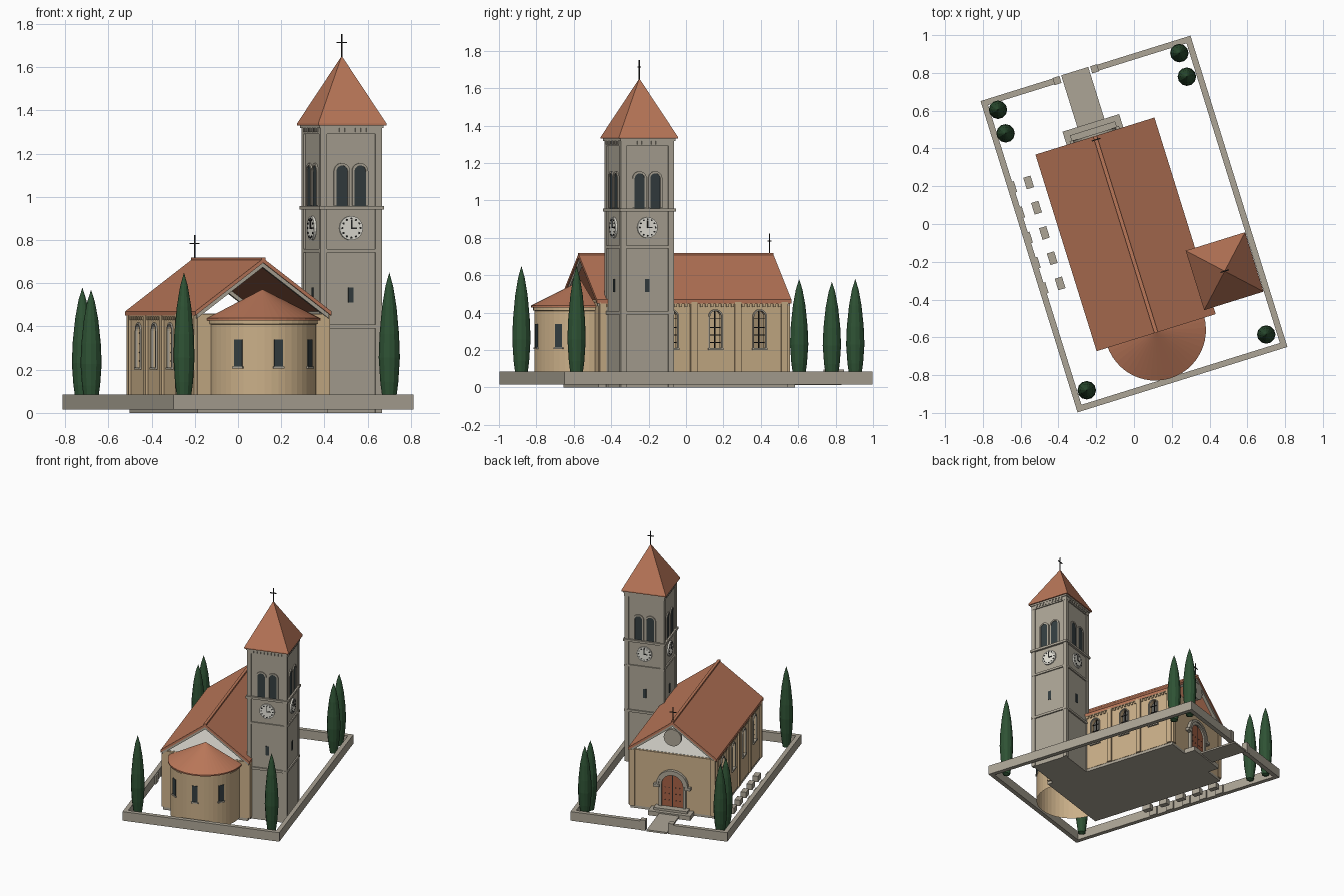
import bpy, bmesh, math
from mathutils import Matrix, Vector

cube = bpy.data.objects.get("Cube")
if cube:
    bpy.data.objects.remove(cube, do_unlink=True)

# Whole site is laid out square, then turned in plan
SITE = Matrix.Rotation(math.radians(17.3), 4, 'Z')
NAVE = Matrix.Translation((-0.059, -0.039, 0))
TOWER = Matrix.Translation((0.384, -0.381, 0))
HALF_W, HALF_L, WALL_TOP = 0.303, 0.53, 0.458


def srgb(*c):
    return tuple((v / 255 / 12.92) if v < 11 else ((v / 255 + 0.055) / 1.055) ** 2.4 for v in c) + (1,)


def material(name, *c):
    m = bpy.data.materials.new(name)
    m.use_nodes = True
    m.diffuse_color = srgb(*c)
    m.node_tree.nodes["Principled BSDF"].inputs["Base Color"].default_value = srgb(*c)
    return m


STONE = material("grey stone", 172, 165, 150)
PLASTER = material("tan plaster", 203, 176, 137)
TILE = material("terracotta tile", 186, 119, 89)
GLASS = material("dark glass", 52, 62, 64)
PALE = material("pale plaster", 228, 226, 216)
IRON = material("black iron", 38, 38, 38)
DOOR = material("door wood", 164, 96, 68)
LEAF = material("cypress green", 46, 82, 52)


def box(bm, x0, x1, y0, y1, z0, z1, m=Matrix()):
    size = Matrix.Diagonal((x1 - x0, y1 - y0, z1 - z0, 1))
    mid = Matrix.Translation(((x0 + x1) / 2, (y0 + y1) / 2, (z0 + z1) / 2))
    bmesh.ops.create_cube(bm, size=1, matrix=m @ mid @ size)


def prism(bm, outline, y0, y1, m=Matrix()):
    """Outline in x-z, pushed from depth y0 to y1."""
    a, b = [[bm.verts.new(m @ Vector((x, y, z))) for x, z in outline] for y in (y0, y1)]
    bm.faces.new(a)
    bm.faces.new(b[::-1])
    n = len(a)
    for i in range(n):
        bm.faces.new((a[i], b[i], b[(i + 1) % n], a[(i + 1) % n]))


def arch(w, z0, z1, x=0):
    r, n = w / 2, 10
    pts = [(x + r * math.cos(math.pi * i / n), z1 - r + r * math.sin(math.pi * i / n)) for i in range(n + 1)]
    return [(x + r, z0)] + pts + [(x - r, z0)]


def arch_frame(w, z0, z1, t, x=0):
    return arch(w + 2 * t, z0, z1 + t, x) + arch(w, z0, z1, x)[::-1]


def disc(r, z, n=24, x=0):
    return [(x + r * math.cos(2 * math.pi * i / n), z + r * math.sin(2 * math.pi * i / n)) for i in range(n)]


def lathe(bm, profile, n, m=Matrix(), start=0.0, sweep=2 * math.pi):
    rings = [[bm.verts.new(m @ Vector((r * math.cos(start + sweep * i / n), r * math.sin(start + sweep * i / n), z)))
              for i in range(n + 1)] for r, z in profile]
    for a, b in zip(rings, rings[1:]):
        for i in range(n):
            bm.faces.new((a[i], a[i + 1], b[i + 1], b[i]))


def part(name, mat, build, frame=Matrix()):
    bm = bmesh.new()
    build(bm)
    bmesh.ops.remove_doubles(bm, verts=bm.verts, dist=1e-5)
    bmesh.ops.dissolve_degenerate(bm, edges=bm.edges, dist=1e-6)
    bmesh.ops.recalc_face_normals(bm, faces=bm.faces)
    bm.transform(SITE @ frame)
    me = bpy.data.meshes.new(name)
    bm.to_mesh(me)
    bm.free()
    me.materials.append(mat)
    ob = bpy.data.objects.new(name, me)
    bpy.context.collection.objects.link(ob)
    return ob


def facing(turn, dist):
    """Frame of a wall: outward is -y, turned about the part's centre."""
    return Matrix.Rotation(turn, 4, 'Z') @ Matrix.Translation((0, -dist, 0))


def each(frames, fn):
    def build(bm):
        for m in frames:
            fn(bm, m)
    return build


# Nave: floor, hollow walls with arched openings, ceiling
part("nave_floor", STONE, lambda bm: box(bm, -.315, .315, -HALF_L, HALF_L, 0, .02), NAVE)
bays = [-.37, -.123, .123, .37]


def side_walls(bm):
    for s in (-1, 1):
        box(bm, s * HALF_W - .015, s * HALF_W + .015, -HALF_L + .01, HALF_L - .01, .02, WALL_TOP)


walls = part("nave_side_walls", PLASTER, side_walls, NAVE)
side = Matrix.Rotation(math.pi / 2, 4, 'Z')
cutter = part("window_cutter", PLASTER, lambda bm: [prism(bm, arch(.064, .21, .41, v), -.6, .6, side) for v in bays], NAVE)
cutter.hide_render = True
cutter.hide_viewport = True
cut = walls.modifiers.new("windows", 'BOOLEAN')
cut.object, cut.operation, cut.solver = cutter, 'DIFFERENCE', 'EXACT'

part("nave_end_walls", PLASTER, lambda bm: [box(bm, -.315, .315, s * .515 - .015, s * .515 + .015, .02, WALL_TOP)
                                            for s in (-1, 1)], NAVE)
part("nave_ceiling", PALE, lambda bm: box(bm, -.29, .29, -.515, .515, WALL_TOP - .01, WALL_TOP + .002), NAVE)
sides = [facing(a, HALF_W + .015) for a in (math.pi / 2, -math.pi / 2)]


def pilasters(bm, m):
    for v in (-.508, -.247, 0, .247, .508):
        box(bm, v - .018, v + .018, -.012, .01, .02, WALL_TOP, m)
    box(bm, -HALF_L, HALF_L, -.01, .01, .447, WALL_TOP + .01, m)
    for i in range(36):
        x = -.51 + i * 1.02 / 35
        box(bm, x - .007, x + .007, -.008, .005, .43, .448, m)


def window_trim(bm, m):
    for v in bays:
        prism(bm, arch_frame(.064, .21, .41, .008, v), -.008, .004, m)
        box(bm, v - .042, v + .042, -.012, .004, .2, .211, m)


def window_bars(bm, m):
    for v in bays:
        box(bm, v - .003, v + .003, .01, .016, .21, .408, m)
        for z in (.24, .28, .32, .37):
            box(bm, v - .031, v + .031, .01, .016, z - .002, z + .002, m)


part("nave_pilasters", PLASTER, each(sides, pilasters), NAVE)
part("nave_window_frames", STONE, each(sides, window_trim), NAVE)
part("nave_window_bars", IRON, each(sides, window_bars), NAVE)


# Nave roof with open gables and stone rakes
def chevron(w, drop, t):
    top = [(-w, .715 - drop - w * .742), (0, .715 - drop), (w, .715 - drop - w * .742)]
    return top + [(x, z - t) for x, z in top[::-1]]


part("nave_roof", TILE, lambda bm: prism(bm, chevron(.33, 0, .02), -.545, .545), NAVE)
part("ridge_cap", TILE, lambda bm: box(bm, -.01, .01, -.545, .545, .705, .72), NAVE)
part("gable_rakes", STONE, lambda bm: [prism(bm, chevron(.32, .019, .022), s * .525 - .012, s * .525 + .012)
                                       for s in (-1, 1)], NAVE)

# Entrance facade on the far end
entry = NAVE @ facing(math.pi, HALF_L)
part("gable_disc", STONE, lambda bm: prism(bm, disc(.065, .59), -.01, .015), entry)
part("door", DOOR, lambda bm: prism(bm, arch(.16, .05, .3), -.006, .003), entry)


def portal(bm):
    prism(bm, arch_frame(.16, .05, .3, .02), -.018, .003)
    prism(bm, arch_frame(.2, .22, .32, .018), -.026, .003)
    for s in (-1, 1):
        box(bm, s * .115 - .022, s * .115 + .022, -.028, .003, .2, .222)


def studs(bm):
    box(bm, -.002, .002, -.008, 0, .05, .3)
    for x in (-.055, -.025, .025, .055):
        for z in (.1, .15, .2):
            prism(bm, disc(.004, z, 6, x), -.009, 0)


part("portal", STONE, portal, entry)
part("door_studs", IRON, studs, entry)
part("facade_corners", PLASTER, lambda bm: [box(bm, s * .3 - .018, s * .3 + .018, -.01, .01, .02, WALL_TOP)
                                            for s in (-1, 1)], entry)
part("steps", STONE, lambda bm: (box(bm, -.157, .157, -.088, 0, 0, .035), box(bm, -.125, .125, -.058, 0, .03, .052)), entry)
part("path", STONE, lambda bm: box(bm, -.075, .075, -.375, 0, .012, .025), entry)

# Half-round apse
apse = NAVE @ Matrix.Translation((0, -.53, 0))
half = dict(start=math.pi, sweep=math.pi)
part("apse_wall", PLASTER, lambda bm: lathe(bm, [(.25, .015), (.25, .41), (.257, .412), (.257, .432)], 24, **half), apse)
part("apse_roof", TILE, lambda bm: lathe(bm, [(.24, .425), (.268, .428), (.268, .438), (0, .572)], 24, **half), apse)
niches = [facing(math.radians(a), .25) for a in (-44, 0, 44)]
part("apse_windows", GLASS, each(niches, lambda bm, m: box(bm, -.021, .021, -.003, .004, .215, .34, m)), apse)
part("apse_sills", STONE, each(niches, lambda bm, m: box(bm, -.027, .027, -.008, .004, .205, .215, m)), apse)

# Bell tower
faces = [facing(i * math.pi / 2, .14) for i in range(4)]


def shaft(bm):
    box(bm, -.14, .14, -.14, .14, 0, 1.335)
    for sx in (-1, 1):
        for sy in (-1, 1):
            x, y = sx * .133, sy * .133
            box(bm, x - .015, x + .015, y - .015, y + .015, 0, 1.335)
    for z0, z1, h in ((.39, .408, .15), (.742, .758, .149), (.94, .957, .156), (1.29, 1.335, .149), (1.318, 1.336, .155)):
        box(bm, -h, h, -h, h, z0, z1)


def belfry_trim(bm, m):
    for x in (-.044, .044):
        prism(bm, arch_frame(.056, .96, 1.145, .011, x), -.008, .003, m)
    for i in range(9):
        x = -.104 + i * .026
        box(bm, x - .007, x + .007, -.014, .003, 1.3, 1.32, m)


def tower_glass(bm, m):
    for x in (-.044, .044):
        prism(bm, arch(.056, .958, 1.145, x), -.003, .003, m)
    box(bm, -.012, .012, -.003, .003, .51, .58, m)


def clock_marks(bm, m):
    for i in range(12):
        a = i * math.pi / 6
        prism(bm, disc(.005, .855 + .044 * math.cos(a), 6, .044 * math.sin(a)), -.014, -.01, m)
    box(bm, -.003, .003, -.015, -.01, .852, .892, m)
    box(bm, 0, .026, -.015, -.01, .852, .858, m)


part("tower_shaft", STONE, shaft, TOWER)
part("belfry_arches", STONE, each(faces, belfry_trim), TOWER)
part("tower_openings", GLASS, each(faces, tower_glass), TOWER)
part("clock_faces", PALE, each(faces, lambda bm, m: prism(bm, disc(.056, .855), -.011, .002, m)), TOWER)
part("clock_hands", IRON, each(faces, clock_marks), TOWER)
square = Matrix.Rotation(math.pi / 4, 4, 'Z')
part("tower_roof", TILE, lambda bm: lathe(bm, [(0, 1.33), (.233, 1.33), (.233, 1.34), (0, 1.652)], 4, square), TOWER)


# Crosses
def cross(bm, x, y, z):
    box(bm, x - .003, x + .003, y - .003, y + .003, z, z + .11)
    box(bm, x - .024, x + .024, y - .003, y + .003, z + .069, z + .075)


part("tower_cross", IRON, lambda bm: cross(bm, 0, 0, 1.642), TOWER)
part("nave_cross", IRON, lambda bm: cross(bm, 0, .525, .712), NAVE)


# Churchyard wall with a gate gap
def yard_wall(bm):
    w, l, t = .582, .863, .032
    for s in (-1, 1):
        box(bm, s * (w - t / 2) - t / 2, s * (w - t / 2) + t / 2, -l, l, .015, .085)
    box(bm, -w + t, w - t, -l, -l + t, .015, .085)
    for x0, x1 in ((-w + t, -.163), (.045, w - t)):
        box(bm, x0, x1, l - t, l, .015, .085)
    for x in (-.163, .045):
        box(bm, x - .019, x + .019, l - .036, l + .003, .015, .097)


def graves(bm):
    for i in range(5):
        v = .376 - .14 * i
        box(bm, -.487, -.447, v - .032, v + .032, .015, .06)
        box(bm, -.56, -.54, v - .03, v + .03, .015, .08)


part("yard_wall", STONE, yard_wall)
part("gravestones", STONE, graves)

# Cypresses
shape = [(0, 0), (.55, .02), (.85, .2), (1, .38), (.92, .55), (.68, .75), (.36, .9), (0, 1)]
spots = [(-.72, .605, .58), (-.68, .48, .57), (.24, .905, .58), (.28, .78, .565), (.7, -.585, .65), (-.25, -.88, .65)]
for i, (x, y, h) in enumerate(spots):
    at = SITE.inverted() @ Matrix.Translation((x, y, 0))
    part("cypress_%d" % (i + 1), LEAF,
         lambda bm: lathe(bm, [(r * .049, .015 + z * (h - .015)) for r, z in shape], 12), at)
